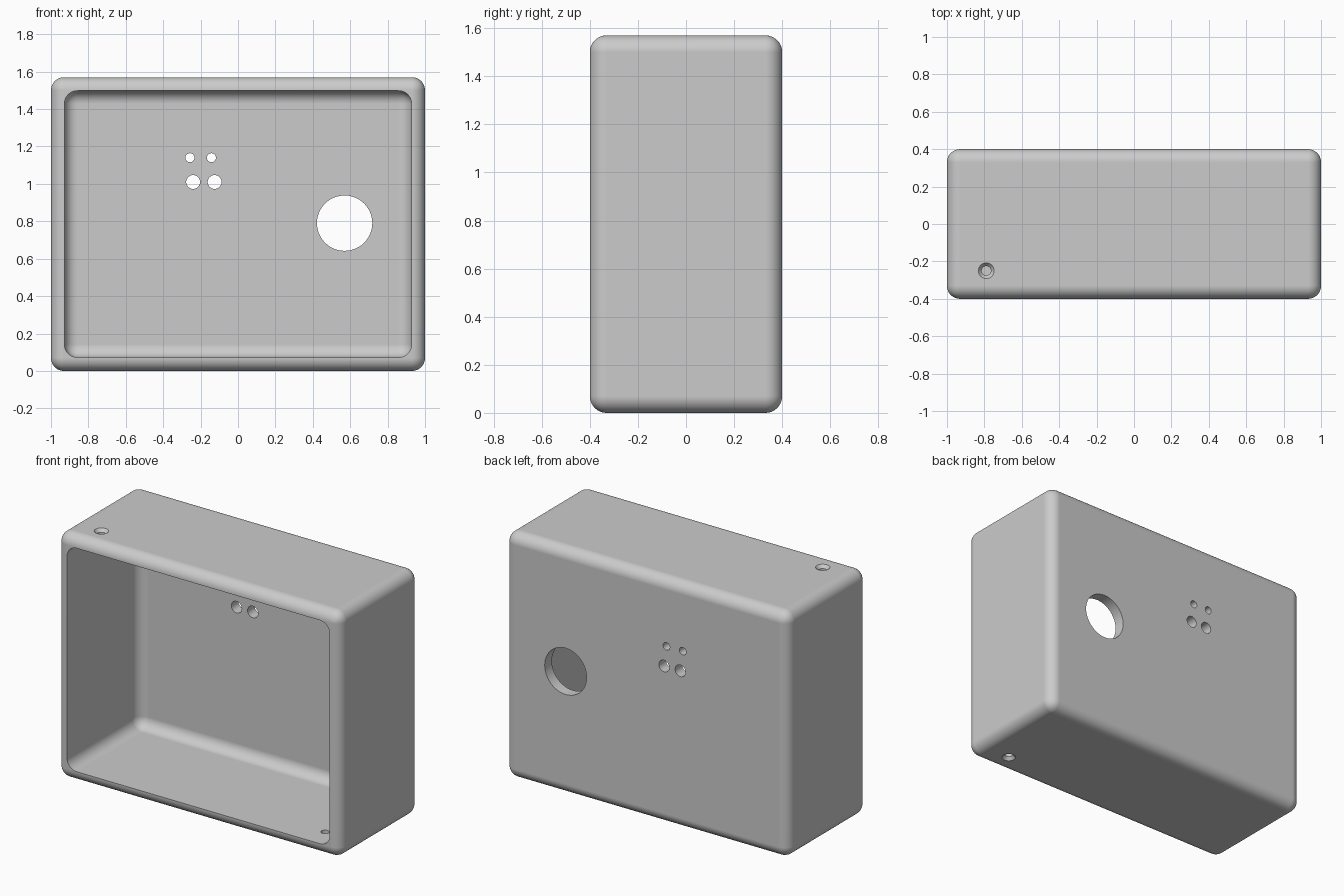
import bpy
import bmesh
import math

if "Cube" in bpy.data.objects:
    bpy.data.objects.remove(bpy.data.objects["Cube"], do_unlink=True)

W, D, H = 2.0, 0.8, 1.57
WALL, RADIUS = 0.072, 0.07

grey = bpy.data.materials.new("plain grey")
grey.use_nodes = True
colour = (0.6, 0.6, 0.6, 1)
grey.diffuse_color = colour
grey.node_tree.nodes["Principled BSDF"].inputs["Base Color"].default_value = colour


def rounded_box(name, x, y, z, radius):
    """Box between (min, max) pairs with every edge rounded."""
    bm = bmesh.new()
    bmesh.ops.create_cube(bm, size=1)
    for v in bm.verts:
        v.co = [lo + (c + 0.5) * (hi - lo) for c, (lo, hi) in zip(v.co, (x, y, z))]
    bmesh.ops.bevel(bm, geom=bm.edges[:], offset=radius, segments=10,
                    profile=0.5, affect='EDGES')
    mesh = bpy.data.meshes.new(name)
    bm.to_mesh(mesh)
    bm.free()
    mesh.materials.append(grey)
    obj = bpy.data.objects.new(name, mesh)
    bpy.context.collection.objects.link(obj)
    return obj


def cone(name, location, r1, r2, depth, rotation=(0, 0, 0)):
    bpy.ops.mesh.primitive_cone_add(vertices=48, radius1=r1, radius2=r2, depth=depth,
                                    location=location, rotation=rotation)
    obj = bpy.context.object
    obj.name = name
    obj.data.materials.append(grey)
    return obj


def cut(target, cutter):
    cutter.hide_render = True
    mod = target.modifiers.new(cutter.name, 'BOOLEAN')
    mod.operation = 'DIFFERENCE'
    mod.solver = 'EXACT'
    mod.object = cutter
    bpy.context.view_layer.objects.active = target
    bpy.ops.object.modifier_apply(modifier=mod.name)
    bpy.data.objects.remove(cutter, do_unlink=True)


# Hollow shell, open at the front
case = rounded_box("case", (-W / 2, W / 2), (-D / 2, D / 2), (0, H), RADIUS)
cavity = rounded_box("cavity_cutter", (-W / 2 + WALL, W / 2 - WALL),
                     (-D, D / 2 - WALL), (WALL, H - WALL), RADIUS)
cut(case, cavity)

# Round holes through the back wall: x, z, radius
back_holes = [(0.57, 0.79, 0.148), (-0.24, 1.01, 0.037), (-0.125, 1.01, 0.037),
              (-0.257, 1.14, 0.024), (-0.142, 1.14, 0.024)]
for x, z, r in back_holes:
    cut(case, cone("back_hole_cutter", (x, D / 2, z), r, r, 0.3, (math.pi / 2, 0, 0)))

# Countersunk screw holes in the top right and bottom left
for side, z in ((1, H), (-1, 0)):
    x, y = -0.79 * side, -0.25
    cut(case, cone("screw_hole_cutter", (x, y, z), 0.025, 0.025, 0.3))
    wide, narrow = 0.059, 0.025
    radii = (narrow, wide) if side > 0 else (wide, narrow)
    cut(case, cone("countersink_cutter", (x, y, z), *radii, 0.04))

# Smooth rounded edges, crisp rims
bpy.ops.object.select_all(action='DESELECT')
case.select_set(True)
bpy.context.view_layer.objects.active = case
bpy.ops.object.shade_smooth_by_angle(angle=math.radians(30))
weighted = case.modifiers.new("flat_sides", 'WEIGHTED_NORMAL')
weighted.keep_sharp = True
